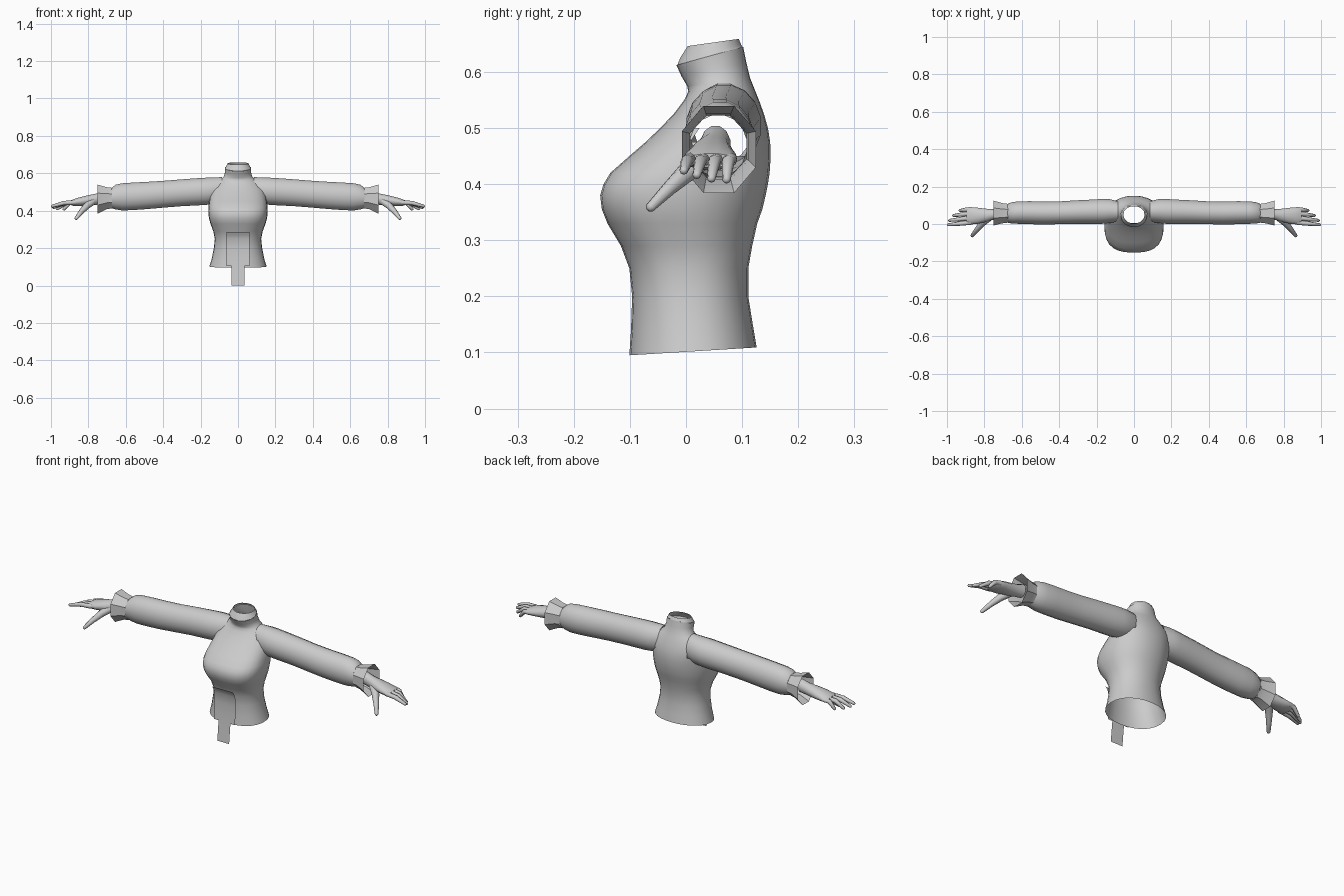
import bpy, bmesh, math
from mathutils import Vector

if "Cube" in bpy.data.objects:
    bpy.data.objects.remove(bpy.data.objects["Cube"])

grey = bpy.data.materials.new("cloth_grey")
grey.diffuse_color = (0.6, 0.6, 0.6, 1)
grey.use_nodes = True
grey.node_tree.nodes["Principled BSDF"].inputs["Base Color"].default_value = grey.diffuse_color


def finish(bm, name, angle=55, mirror=False, normals=True):
    if normals:
        bmesh.ops.recalc_face_normals(bm, faces=bm.faces)
    me = bpy.data.meshes.new(name)
    bm.to_mesh(me)
    bm.free()
    me.materials.append(grey)
    ob = bpy.data.objects.new(name, me)
    bpy.context.collection.objects.link(ob)
    if mirror:
        m = ob.modifiers.new("mirror", 'MIRROR')
        m.use_mirror_merge = False
    bpy.ops.object.select_all(action='DESELECT')
    ob.select_set(True)
    bpy.context.view_layer.objects.active = ob
    bpy.ops.object.shade_smooth_by_angle(angle=math.radians(angle))
    return ob


def loft(bm, rings, cap_end=False):
    vs = [[bm.verts.new(p) for p in r] for r in rings]
    n = len(vs[0])
    for a, b in zip(vs, vs[1:]):
        for i in range(n):
            j = (i + 1) % n
            bm.faces.new((a[i], a[j], b[j], b[i]))
    if cap_end:
        bm.faces.new(vs[-1])


def spow(v, n):
    return math.copysign(abs(v) ** (2 / n), v)


def body_ring(zf, zb, hw, yf, yb, n_front, seg=28):
    """Horizontal ring, squarer at the front, tilted from zf to zb."""
    pts = []
    for i in range(seg):
        a = 2 * math.pi * i / seg
        n = n_front if math.sin(a) < 0 else 2.15
        y = (yf + yb) / 2 + (yb - yf) / 2 * spow(math.sin(a), n)
        t = (y - yf) / (yb - yf)
        pts.append((hw * spow(math.cos(a), n), y, zf + (zb - zf) * t))
    return pts


def arm_ring(x, y0, y1, z0, z1, seg):
    return [(x, (y0 + y1) / 2 + (y1 - y0) / 2 * math.cos(a),
             (z0 + z1) / 2 + (z1 - z0) / 2 * math.sin(a))
            for a in (2 * math.pi * (i + .5) / seg for i in range(seg))]


def tube(bm, path, radii, seg=8):
    """Tapered limb along a few points, rounded at the tip."""
    pts = [Vector(p) for p in path]
    d = (pts[-1] - pts[-2]).normalized()
    pts.append(pts[-1] + d * radii[-1] * .6)
    radii = list(radii) + [radii[-1] * .5]
    rings = []
    for i, p in enumerate(pts):
        t = (pts[min(i + 1, len(pts) - 1)] - pts[max(i - 1, 0)]).normalized()
        u = t.cross(Vector((0, 0, 1))).normalized()
        w = u.cross(t)
        rings.append([p + radii[i] * (u * math.cos(a) + w * math.sin(a))
                      for a in (2 * math.pi * k / seg for k in range(seg))])
    loft(bm, rings, True)


# Torso: bottom hem to neck, open at both ends
bm = bmesh.new()
torso = [(.095, .109, .153, -.101, .126, 2.2), (.14, .15, .140, -.098, .119, 2.2),
         (.2, .2, .129, -.096, .111, 2.2), (.25, .25, .124, -.101, .111, 2.3),
         (.29, .29, .132, -.116, .118, 2.4), (.33, .33, .147, -.140, .127, 2.6),
         (.355, .355, .154, -.150, .136, 2.7), (.38, .38, .158, -.153, .142, 2.7),
         (.40, .40, .159, -.147, .146, 2.7), (.42, .42, .158, -.135, .149, 2.6),
         (.45, .45, .154, -.101, .151, 2.5), (.475, .475, .150, -.072, .150, 2.4),
         (.5, .5, .145, -.046, .146, 2.3), (.525, .525, .134, -.022, .139, 2.2),
         (.55, .55, .114, -.003, .130, 2.1), (.565, .57, .094, .004, .122, 2),
         (.575, .59, .076, .002, .114, 2), (.592, .615, .070, -.008, .108, 2),
         (.612, .645, .070, -.017, .102, 2)]
loft(bm, [body_ring(*r) for r in torso])
# Arm openings
holes = [f for f in bm.faces if abs(f.calc_center_median().x) > .07 and
         ((f.calc_center_median().y - .066) / .056) ** 2 +
         ((f.calc_center_median().z - .503) / .06) ** 2 < 1]
bmesh.ops.delete(bm, geom=holes, context='FACES')
finish(bm, "torso", 60)

# Collar: inner neck band standing above the torso
bm = bmesh.new()
loft(bm, [body_ring(.612, .645, .070, -.017, .102, 2, 14),
          body_ring(.626, .648, .064, -.011, .100, 2, 14),
          body_ring(.646, .659, .057, .002, .095, 2, 14)])
finish(bm, "collar", 30)

# Sleeve with pinched wrist
bm = bmesh.new()
sleeve = [(.085, .012, .122, .44, .581), (.13, .004, .134, .435, .579),
          (.17, .0, .135, .43, .578), (.22, .0, .132, .427, .575),
          (.3, .0, .128, .423, .569), (.4, -.002, .122, .415, .561),
          (.48, -.004, .122, .408, .556), (.56, -.002, .123, .402, .552),
          (.62, .0, .122, .400, .548), (.655, .002, .117, .406, .540),
          (.675, .006, .109, .413, .524)]
loft(bm, [arm_ring(*r, 16) for r in sleeve])
finish(bm, "sleeve", 60, True)

# Flared eight-sided cuff
bm = bmesh.new()
loft(bm, [arm_ring(.675, .003, .112, .408, .527, 8),
          arm_ring(.70, .0, .115, .404, .53, 8),
          arm_ring(.75, -.013, .130, .378, .546, 8)])
finish(bm, "cuff", 30, True)

# Hand: flattened palm, four fingers and a thumb
bm = bmesh.new()
loft(bm, [arm_ring(*r, 12) for r in
          [(.72, .025, .08, .435, .505), (.76, .02, .08, .43, .492),
           (.80, .008, .084, .425, .484), (.845, -.002, .09, .424, .473),
           (.88, -.004, .092, .425, .462), (.895, .0, .088, .43, .455)]], True)
for y0, x1, y1, z1 in [(.008, .994, -.004, .424), (.033, .988, .019, .416),
                       (.057, .967, .045, .409), (.079, .932, .072, .407)]:
    x0 = .872
    tube(bm, [(x0, y0, .444), ((x0 + x1) / 2, (y0 + y1) / 2, .441), (x1, y1, z1)],
         [.0125, .0115, .0075])
tube(bm, [(.775, .035, .45), (.81, .006, .425), (.84, -.03, .392), (.866, -.064, .358)],
     [.02, .019, .0135, .009])
finish(bm, "hand", 60, True)

# Front panel: wide bib with a narrow hanging tab
bm = bmesh.new()
profile = [(0, -.125), (.05, -.12), (.105, -.114), (.15, -.111), (.2, -.109),
           (.25, -.112), (.27, -.121), (.285, -.13)]
xs = [-.062, -.035, 0, .035, .062]
grid = [[bm.verts.new((x, y, z)) for x in xs] for z, y in profile]
for r, (a, b) in enumerate(zip(grid, grid[1:])):
    for i in range(4):
        if r >= 2 or i in (1, 2):
            bm.faces.new((a[i], a[i + 1], b[i + 1], b[i]))
bmesh.ops.delete(bm, geom=[v for v in bm.verts if not v.link_faces], context='VERTS')
finish(bm, "front_panel", 60, normals=False)
